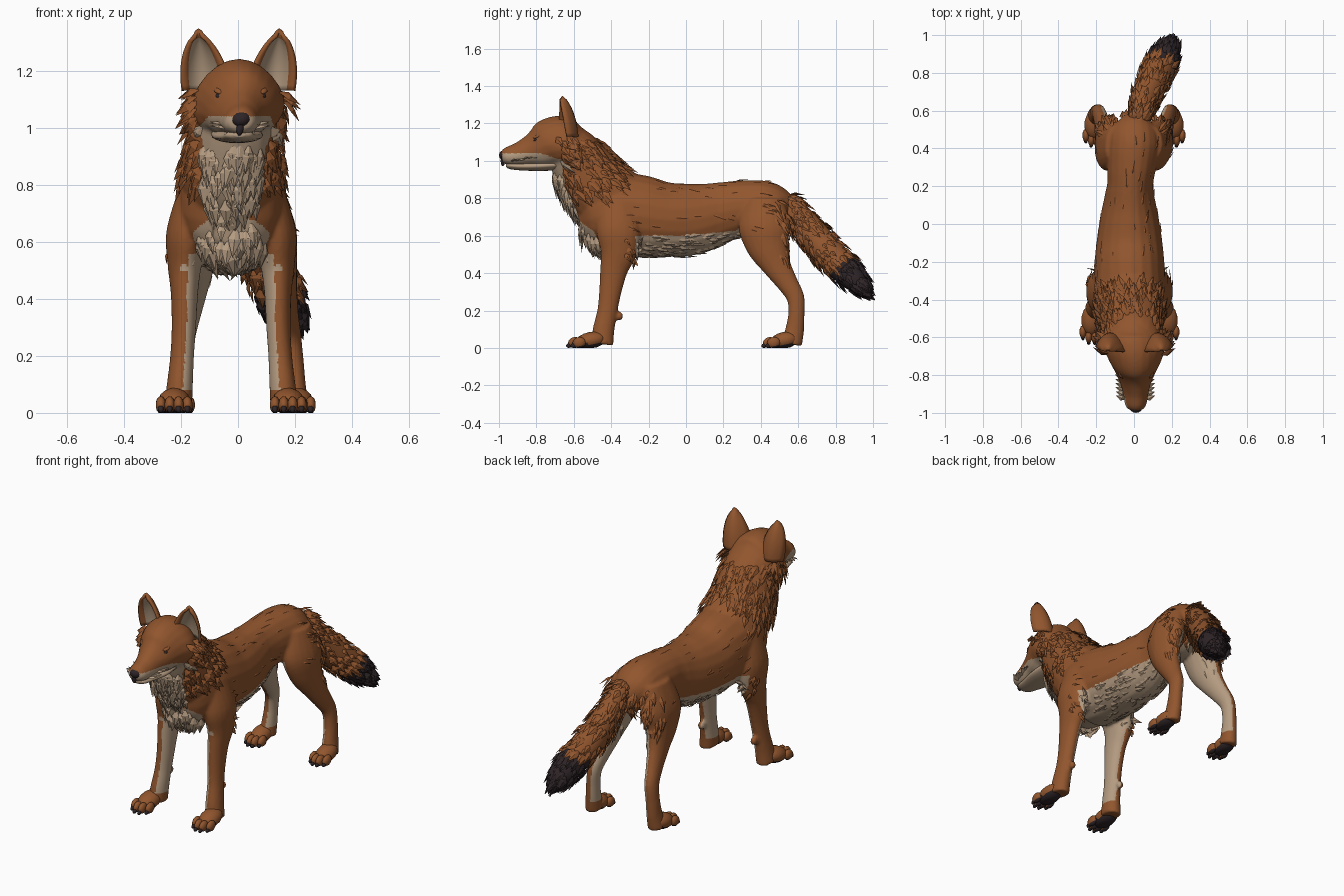
import bpy, bmesh, math, random
from mathutils import Vector, Matrix

if "Cube" in bpy.data.objects:
    bpy.data.objects.remove(bpy.data.objects["Cube"])
random.seed(4)

def material(name, rgb):
    m = bpy.data.materials.new(name)
    m.diffuse_color = (*rgb, 1)
    m.use_nodes = True
    m.node_tree.nodes["Principled BSDF"].inputs["Base Color"].default_value = m.diffuse_color
    return m

RUST = material("rust fur", (0.285, 0.092, 0.027))
CREAM = material("cream fur", (0.46, 0.33, 0.22))
DARK = material("dark brown", (0.028, 0.018, 0.02))
MATS = [RUST, CREAM, DARK]

def finish(name, bm, smooth=True, mats=MATS, floor=False):
    bmesh.ops.recalc_face_normals(bm, faces=bm.faces)
    if floor:
        for v in bm.verts:
            v.co.z = max(v.co.z, 0)
    for f in bm.faces:
        f.smooth = smooth
    me = bpy.data.meshes.new(name)
    bm.to_mesh(me)
    bm.free()
    for m in mats:
        me.materials.append(m)
    ob = bpy.data.objects.new(name, me)
    bpy.context.collection.objects.link(ob)
    return ob

def spline(pts, sub=5):
    out, n = [], len(pts)
    for i in range(n - 1):
        q = [pts[max(i - 1, 0)], pts[i], pts[i + 1], pts[min(i + 2, n - 1)]]
        for k in range(sub):
            t = k / sub
            out.append([0.5 * (2 * b + (c - a) * t + (2 * a - 5 * b + 4 * c - d) * t * t
                        + (3 * b - a - 3 * c + d) * t ** 3) for a, b, c, d in zip(*q)])
    return out + [list(pts[-1])]

def loft(bm, pts, side=1, n=20, egg=0.0):
    """Sections: x, y, z, half width in x, half height across the path; egg narrows the upper side."""
    path, rings = spline(pts), []
    for i, (x, y, z, a, b) in enumerate(path):
        p, q = path[max(i - 1, 0)], path[min(i + 1, len(path) - 1)]
        t = Vector((0, q[1] - p[1], q[2] - p[2])).normalized()
        up = Vector((0, -t.z, t.y))
        rings.append([bm.verts.new(Vector((x * side + a * math.cos(w) * (1 + egg * math.sin(w)), y, z)) + up * b * math.sin(w))
                      for w in (2 * math.pi * k / n for k in range(n))])
    for r, s in zip(rings, rings[1:]):
        for k in range(n):
            bm.faces.new((r[k], r[(k + 1) % n], s[(k + 1) % n], s[k]))
    bm.faces.new(rings[0])
    bm.faces.new(rings[-1])

def ball(bm, c, r, mat=0, turn=0.0, seg=14):
    M = Matrix.Translation(c) @ Matrix.Rotation(turn, 4, 'X') @ Matrix.Diagonal((*r, 1))
    vs = bmesh.ops.create_uvsphere(bm, u_segments=seg, v_segments=seg // 2 + 2, radius=1, matrix=M)['verts']
    for f in {f for v in vs for f in v.link_faces}:
        f.material_index = mat

# Body skin: torso, neck, head and legs fused into one surface
bm = bmesh.new()
loft(bm, [(0, -.57, .67, .07, .08), (0, -.51, .685, .15, .17), (0, -.4, .72, .19, .215), (0, -.25, .705, .188, .22),
          (0, -.1, .685, .175, .2), (0, .05, .69, .152, .19), (0, .2, .728, .123, .16), (0, .3, .745, .13, .15),
          (0, .42, .745, .14, .148), (0, .5, .73, .12, .12), (0, .565, .70, .05, .06)])
loft(bm, [(0, -.34, .75, .17, .19), (0, -.46, .84, .175, .19), (0, -.55, .96, .155, .165),
          (0, -.62, 1.08, .14, .13), (0, -.66, 1.15, .10, .07)])
# egg is positive here because the path runs toward -y, which flips the section's up side
loft(bm, [(0, -.52, 1.11, .07, .05), (0, -.58, 1.10, .135, .11), (0, -.65, 1.103, .16, .138), (0, -.72, 1.093, .14, .138),
          (0, -.78, 1.068, .11, .117), (0, -.84, 1.05, .082, .083), (0, -.9, 1.033, .066, .064),
          (0, -.96, 1.025, .055, .048), (0, -.985, 1.022, .035, .03)], egg=.2)
for s in (1, -1):
    loft(bm, [(.12, -.37, .80, .06, .10), (.152, -.36, .64, .075, .12), (.163, -.36, .52, .06, .1),
              (.164, -.385, .42, .048, .075), (.166, -.405, .3, .043, .06), (.172, -.42, .2, .042, .054),
              (.18, -.44, .1, .046, .058), (.187, -.45, .02, .05, .062)], s)
    loft(bm, [(.09, .42, .80, .06, .10), (.125, .42, .66, .077, .14), (.14, .435, .55, .067, .115),
              (.155, .485, .44, .052, .078), (.17, .54, .35, .042, .058), (.185, .585, .27, .037, .048),
              (.195, .59, .18, .036, .044), (.2, .58, .09, .039, .051), (.205, .565, .02, .046, .056)], s)
    ball(bm, (s * .172, -.355, .17), (.02, .02, .025))
body = finish("body", bm)
rm = body.modifiers.new("fuse", 'REMESH')
rm.mode, rm.voxel_size = 'VOXEL', 0.0085
sm = body.modifiers.new("soften", 'SMOOTH')
sm.factor, sm.iterations = 0.5, 6
fused = bpy.data.meshes.new_from_object(body.evaluated_get(bpy.context.evaluated_depsgraph_get()))
body.modifiers.clear()
body.data = fused
fused.materials.clear()
for m in MATS:
    fused.materials.append(m)

def coat(c, n):
    x, y, z = abs(c.x), c.y, c.z
    inward = n.x * (1 if c.x > 0 else -1) < -0.3
    if y < -.66 and z > .93:                                   # face
        return z < 1.04 - .3 * max(y + .78, 0)
    if z < .56 and inward and z > .08:                         # inner legs
        return True
    if -.27 < y < .28 and z < .6 + .1 * max(y, 0):             # belly
        return True
    if (y <= -.27 or y >= .28) and x < .12 and z < .64:        # between the legs
        return True
    edge = -.585 + .35 * (.72 - z) + max(0, min(.06, .68 - z))
    return y < edge and x < .13 + max(0, min(.05, .72 - z)) and z > .5 - .0 * x   # chest

for p in fused.polygons:
    p.material_index = int(coat(p.center, p.normal))
    p.use_smooth = True
for v in fused.vertices:
    v.co.z = max(v.co.z, 0)

# Lower jaw, nose, eyes and brows
bm = bmesh.new()
loft(bm, [(0, -.68, .98, .09, .03), (0, -.78, .972, .088, .026), (0, -.88, .97, .062, .021),
          (0, -.94, .974, .047, .018), (0, -.962, .977, .02, .009)])
for f in bm.faces:
    f.material_index = 1
finish("lower_jaw", bm)
bm = bmesh.new()
ball(bm, (0, -.972, 1.03), (.034, .028, .027), 2)
ball(bm, (0, -.979, 1.0), (.013, .012, .028), 2)
finish("nose", bm)
for s, side in ((1, "right"), (-1, "left")):
    bm = bmesh.new()
    ball(bm, (s * .073, -.802, 1.112), (.016, .016, .01), 2, .3)
    ball(bm, (s * .068, -.79, 1.132), (.026, .03, .011), 0, .4)
    finish(side + "_eye", bm)

# Ears: cupped leaf shapes, cream inside and rust outside
for s, side in ((1, "right"), (-1, "left")):
    bm, rows = bmesh.new(), []
    for i in range(11):
        t = i / 10
        w = .07 * (1 - t ** 2.2) ** .75 + .006
        base = Vector((.112 + .03 * t, -.632 - .043 * t, 1.13 + .188 * t))
        row = []
        for k in range(9):
            u = k / 4 - 1
            q = base + Vector((u * w, (1 - u * u) * w * .95 - .03 * (1 - t) + .022 * u * (1 - t), .02 * t * (1 - abs(u))))
            row.append(bm.verts.new((q.x * s, q.y, q.z)))
        rows.append(row)
    for r, q in zip(rows, rows[1:]):
        for k in range(8):
            f = bm.faces.new((r[k], r[k + 1], q[k + 1], q[k]))
            f.material_index = 0 if 1 <= k <= 6 and q is not rows[-1] else 1
    bmesh.ops.recalc_face_normals(bm, faces=bm.faces)
    bm.normal_update()
    if sum(f.normal.y for f in bm.faces) > 0:
        bmesh.ops.reverse_faces(bm, faces=bm.faces)
    for f in bm.faces:
        f.smooth = True
    me = bpy.data.meshes.new(side + "_ear")
    bm.to_mesh(me)
    bm.free()
    for m in (CREAM, RUST):
        me.materials.append(m)
    ear = bpy.data.objects.new(side + "_ear", me)
    bpy.context.collection.objects.link(ear)
    so = ear.modifiers.new("thickness", 'SOLIDIFY')
    so.thickness, so.offset, so.material_offset, so.material_offset_rim = .014, -1, 1, 1

# Paws: pad, four toes and dark claws
for s, side in ((1, "right"), (-1, "left")):
    for end, px, py, k in (("front", .2, -.51, 1.0), ("hind", .212, .525, .92)):
        bm = bmesh.new()
        ball(bm, (s * px, py, .04), (.056 * k, .085 * k, .045), 0, .2)
        for j in range(4):
            u = j - 1.5
            tx, ty = s * (px + u * .031 * k), py - (.088 - .012 * u * u) * k
            ball(bm, (tx, ty, .028), (.019, .036, .03), 0, .2, 10)
            ball(bm, (tx, ty - .027 * k, .014), (.011, .02, .013), 2, .35, 8)
        bm.normal_update()
        for f in bm.faces:
            if f.normal.z < -.45 and f.calc_center_median().z < .03:
                f.material_index = 2
        finish(f"{end}_{side}_paw", bm, floor=True)

# Tail with dark tip
bm = bmesh.new()
loft(bm, [(.01, .46, .81, .04, .04), (.03, .55, .755, .055, .065), (.06, .65, .64, .07, .08), (.10, .75, .52, .085, .085),
          (.14, .84, .43, .085, .08), (.165, .91, .355, .07, .062), (.18, .95, .315, .03, .03)])
for f in bm.faces:
    c = f.calc_center_median()
    f.material_index = 2 if c.y - c.z > .37 else 0
tail = finish("tail", bm)

# Fur: pointed locks scattered over a region and combed along a flow
def lock(bm, p, n, d, length, w, lift, mat):
    side = n.cross(d).normalized()
    m = p + d * length * .4 + n * lift * .5
    r, l, q, c, t = [bm.verts.new(v) for v in (p - n * .006, m - side * w, m + side * w,
                                               m + n * w * .35, p + d * length + n * lift)]
    for f in ((r, q, c), (r, c, l), (l, c, t), (c, q, t), (r, l, t, q)):
        bm.faces.new(f).material_index = mat

def fur(name, ob, keep, flow, count, length, w, lift):
    faces = [f for f in ob.data.polygons if keep(f.center, f.normal)]
    bm = bmesh.new()
    for f in random.choices(faces, k=count) if faces else []:
        n = f.normal.copy()
        g = Vector(flow(f.center)) + Vector([random.uniform(-.18, .18) for _ in range(3)])
        d = g - n * g.dot(n)
        if d.length > .15:
            k = random.uniform(.7, 1.25)
            lock(bm, f.center.copy(), n, d.normalized(), length * k, w * k, lift * k, f.material_index)
    finish(name, bm, smooth=False)

def cream(c):
    return coat(c, Vector((0, 0, 0)))

fur("tail_fur", tail, lambda c, n: c.y > .53, lambda c: (.25, .6, -.62), 330, .075, .018, .018)
fur("mane_fur", body, lambda c, n: -.66 < c.y < -.34 and c.z > .8 + .3 * max(c.y + .5, 0) and c.z < 1.13 and not cream(c),
    lambda c: (0, .65, -.7), 230, .085, .021, .02)
fur("chest_fur", body, lambda c, n: c.y < -.44 and .54 < c.z < .95 and cream(c),
    lambda c: (c.x * .8, -.1, -1), 170, .09, .02, .022)
fur("belly_fur", body, lambda c, n: -.3 < c.y < .26 and c.z < .61 and n.z < .1 and cream(c),
    lambda c: (0, 1, -.1), 130, .07, .014, .006)
fur("cheek_fur", body, lambda c, n: -.7 < c.y < -.6 and 1.0 < c.z < 1.14 and abs(c.x) > .1,
    lambda c: (math.copysign(.6, c.x), .6, -.7), 60, .085, .02, .04)
fur("haunch_fur", body, lambda c, n: c.y > .46 and .5 < c.z < .8 and n.y > .2,
    lambda c: (0, .3, -1), 80, .085, .016, .01)
fur("back_fur", body, lambda c, n: -.35 < c.y < .45 and c.z > .62 and not cream(c),
    lambda c: (0, 1, -.2), 60, .08, .008, .002)
fur("elbow_fur", body, lambda c, n: -.34 < c.y < -.22 and .46 < c.z < .6 and abs(c.x) > .17,
    lambda c: (0, .6, -.8), 20, .06, .013, .008)

# Lip tufts beside the muzzle
bm = bmesh.new()
for s in (1, -1):
    for j in range(6):
        lock(bm, Vector((s * .05, -.93 + j * .022, 1.0 + .004 * j)), Vector((0, -.3, 1)).normalized(),
             Vector((s * .8, .35, .05 - .1 * (j % 3))).normalized(), .06, .016, .006, 1)
finish("lip_tufts", bm, smooth=False)

# Slight sideways lean of the trunk and front legs, with the head turned a little the other way
for ob in bpy.data.objects:
    for v in ob.data.vertices:
        x, y, z = v.co
        trunk = max(0, min(1, (.42 - y) / .25)) * max(0, min(1, (1.08 - z) / .25))
        v.co.x += -.024 * trunk + (.015 * min(1, (-.6 - y) / .3) if y < -.6 and z > .8 else 0)
